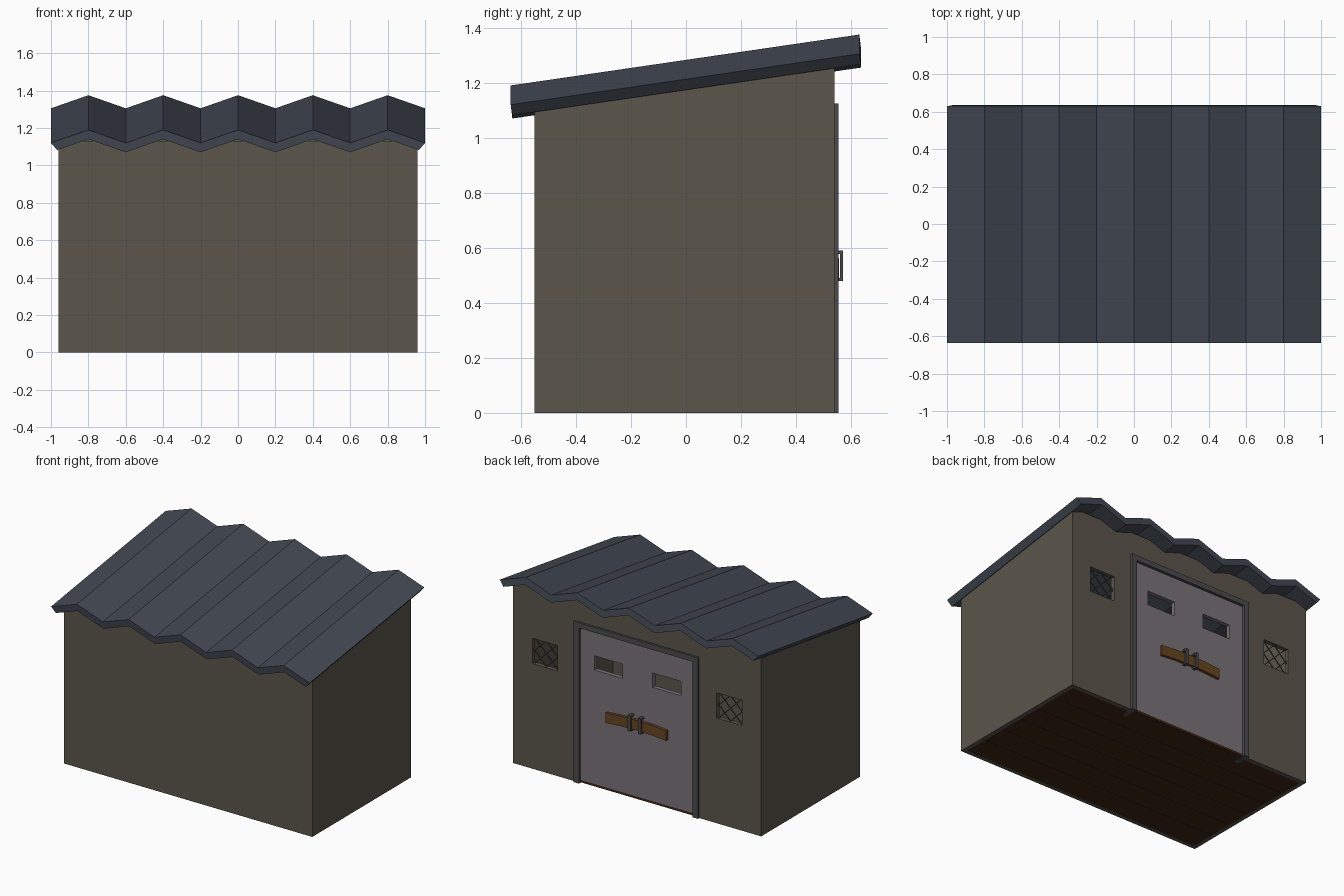
import bpy, bmesh

if "Cube" in bpy.data.objects:
    bpy.data.objects.remove(bpy.data.objects["Cube"])

def mat(name, r, g, b):
    m = bpy.data.materials.new(name)
    m.diffuse_color = (r, g, b, 1)
    m.use_nodes = True
    m.node_tree.nodes["Principled BSDF"].inputs["Base Color"].default_value = m.diffuse_color
    return m

WALL = mat("wall_paint", 0.105, 0.092, 0.070)
ROOF = mat("roof_metal", 0.055, 0.064, 0.085)
DOOR = mat("door_grey", 0.19, 0.17, 0.19)
METAL = mat("dark_metal", 0.07, 0.07, 0.075)
WOOD = mat("bar_wood", 0.14, 0.06, 0.015)
FLOOR = mat("floor_wood", 0.05, 0.018, 0.008)

def finish(name, bm, material):
    bmesh.ops.recalc_face_normals(bm, faces=bm.faces)
    me = bpy.data.meshes.new(name)
    bm.to_mesh(me)
    bm.free()
    me.materials.append(material)
    ob = bpy.data.objects.new(name, me)
    bpy.context.collection.objects.link(ob)
    return ob

def prism(name, loop_a, loop_b, material):
    """Solid between two matching outlines."""
    bm = bmesh.new()
    a = [bm.verts.new(p) for p in loop_a]
    b = [bm.verts.new(p) for p in loop_b]
    n = len(a)
    bm.faces.new(a)
    bm.faces.new(b[::-1])
    for i in range(n):
        bm.faces.new((a[i], b[i], b[(i + 1) % n], a[(i + 1) % n]))
    return finish(name, bm, material)

def box(name, x0, x1, y0, y1, z0, z1, material):
    loop = [(x0, z0), (x1, z0), (x1, z1), (x0, z1)]
    return prism(name, [(x, y0, z) for x, z in loop],
                 [(x, y1, z) for x, z in loop], material)

def panel(name, xs, zs, holes, y0, y1, material):
    """Upright slab on a grid, with the listed (column, row) cells left open."""
    bm = bmesh.new()
    v = [[bm.verts.new((x, y0, z)) for z in zs] for x in xs]
    for i in range(len(xs) - 1):
        for j in range(len(zs) - 1):
            if (i, j) not in holes:
                bm.faces.new((v[i][j], v[i + 1][j], v[i + 1][j + 1], v[i][j + 1]))
    for p in [p for p in bm.verts if not p.link_faces]:
        bm.verts.remove(p)
    res = bmesh.ops.extrude_face_region(bm, geom=bm.faces[:], use_keep_orig=True)
    for e in res["geom"]:
        if isinstance(e, bmesh.types.BMVert):
            e.co.y = y1
    return finish(name, bm, material)

SLOPE = 0.146
T = 0.03

# Front and side walls
box("front_wall", -0.96, 0.96, -0.55, -0.55 + T, 0, 1.13, WALL)
ya, yb = -0.55 + T, 0.54 - T
side = [(ya, 0), (yb, 0), (yb, 1.285), (ya, 1.134)]
for s, label in ((1, "right"), (-1, "left")):
    prism(label + "_wall", [(s * 0.96, y, z) for y, z in side],
          [(s * (0.96 - T), y, z) for y, z in side], WALL)

# Back wall with doorway and two window openings
panel("back_wall", [-0.96, -0.81, -0.615, -0.45, 0.45, 0.615, 0.81, 0.96],
      [0, 0.735, 0.912, 1.10, 1.285],
      {(3, 0), (3, 1), (3, 2), (1, 1), (5, 1)}, 0.54 - T, 0.54, WALL)

# Floor boards
n = 6
w = (yb - ya) / n
for i in range(n):
    y = ya + i * w
    box(f"floor_board_{i + 1}", -0.93, 0.93, y + 0.001, y + w - 0.001, 0.002, 0.025, FLOOR)
box("door_sill", -0.44, 0.44, yb, 0.535, 0.002, 0.018, FLOOR)

# Zigzag roof sheet, sloping down to the front
def roof_outline(y_end, z_add):
    slope_x = 0.35
    top = [(-1 + 0.2 * i, 1.12 + 0.07 * (i % 2)) for i in range(11)]
    low = [(x, z - 0.05) for x, z in top]
    low[0] = (-0.967, 1.07 + slope_x * 0.033)
    low[-1] = (0.967, 1.07 + slope_x * 0.033)
    return ([(x, y_end, z + z_add) for x, z in top] +
            [(x, y_end + 0.006, z + z_add) for x, z in reversed(low)])
prism("roof", roof_outline(-0.637, 0), roof_outline(0.630, 0.185), ROOF)

# Door frame
for s, label in ((1, "right"), (-1, "left")):
    x0, x1 = sorted((s * 0.44, s * 0.48))
    box("door_jamb_" + label, x0, x1, 0.45, 0.555, 0, 1.125, METAL)
box("door_header", -0.44, 0.44, 0.45, 0.555, 1.088, 1.125, METAL)

# Door panel with two slots
panel("door", [-0.44, -0.335, -0.117, 0.117, 0.335, 0.44],
      [0.018, 0.815, 0.915, 1.088], {(1, 1), (3, 1)}, 0.505, 0.535, DOOR)

# Wooden bar, slightly bowed
bow = [(-0.235, 0), (-0.12, 0.009), (0, 0.012), (0.12, 0.009), (0.235, 0)]
bar = [(x, 0.48 + d) for x, d in bow] + [(x, 0.55 + d) for x, d in reversed(bow)]
prism("locking_bar", [(x, 0.537, z) for x, z in bar],
      [(x, 0.556, z) for x, z in bar], WOOD)

# Bracket handles around the bar
grip = [(0.535, 0.48), (0.571, 0.48), (0.571, 0.59), (0.535, 0.59),
        (0.535, 0.578), (0.560, 0.578), (0.560, 0.49), (0.535, 0.49)]
for s, label in ((1, "right"), (-1, "left")):
    prism("handle_" + label, [(s * 0.04 - 0.011, y, z) for y, z in grip],
          [(s * 0.04 + 0.011, y, z) for y, z in grip], METAL)

# Diagonal lattice in the small windows
def lattice(name, cx, cz, hx, hz):
    t = 0.0035
    k = 0
    for d in (1, -1):
        for off in (-0.18, -0.09, 0, 0.09, 0.18):
            # bar follows z = d * x + off, clipped to the opening
            ends = sorted((d * (-hz - off), d * (hz - off)))
            a, b = max(-hx, ends[0]), min(hx, ends[1])
            if b - a < 0.015:
                continue
            k += 1
            pts = [(a, d * a + off - t), (b, d * b + off - t),
                   (b, d * b + off + t), (a, d * a + off + t)]
            prism(f"{name}_{k}", [(cx + x, 0.521, cz + z) for x, z in pts],
                  [(cx + x, 0.527, cz + z) for x, z in pts], METAL)

for s, label in ((1, "right"), (-1, "left")):
    lattice("lattice_" + label, s * 0.7125, 0.8235, 0.0975, 0.0885)
